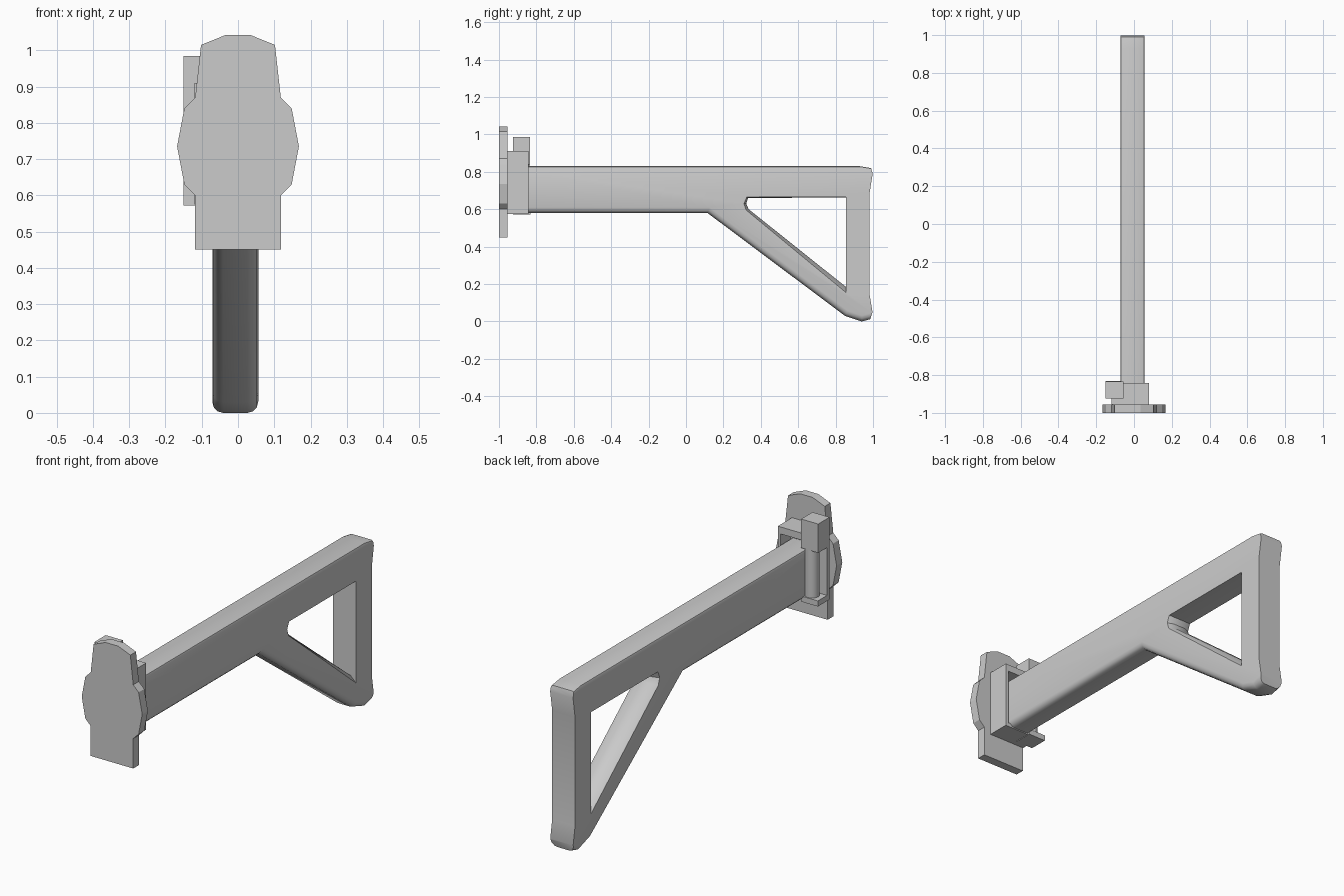
import bpy, bmesh, math

if "Cube" in bpy.data.objects:
    bpy.data.objects.remove(bpy.data.objects["Cube"])

grey = bpy.data.materials.new("matte grey")
grey.diffuse_color = (0.6, 0.6, 0.6, 1)
grey.use_nodes = True
grey.node_tree.nodes["Principled BSDF"].inputs["Base Color"].default_value = grey.diffuse_color


def loft(name, sections, bevels=()):
    """Join equal-length point rings into a closed solid.
    bevels: (test on edge, offset, segments) applied to the ring edges."""
    bm = bmesh.new()
    rings = [[bm.verts.new(p) for p in s] for s in sections]
    n = len(rings[0])
    for a, b in zip(rings, rings[1:]):
        for i in range(n):
            j = (i + 1) % n
            bm.faces.new((a[i], a[j], b[j], b[i]))
    bm.faces.new(rings[0])
    bm.faces.new(rings[-1])
    bmesh.ops.recalc_face_normals(bm, faces=bm.faces)
    for test, offset, segments in bevels:
        edges = [e for e in bm.edges if test(e)]
        bmesh.ops.bevel(bm, geom=edges, offset=offset, segments=segments,
                        profile=0.5, affect='EDGES', clamp_overlap=True)
    me = bpy.data.meshes.new(name)
    bm.to_mesh(me)
    bm.free()
    me.materials.append(grey)
    ob = bpy.data.objects.new(name, me)
    bpy.context.collection.objects.link(ob)
    return ob


def box(name, x0, x1, y0, y1, z0, z1):
    ring = [(x0, y0), (x1, y0), (x1, y1), (x0, y1)]
    return loft(name, [[(x, y, z) for x, y in ring] for z in (z0, z1)])


def side(points, x):
    return [(x, y, z) for y, z in points]


# Stock body: long bar, slanted strut and upright butt in one outline
X0, X1 = -0.071, 0.056
outline = [(-0.93, 0.58), (0.115, 0.58), (0.85, 0.03), (0.94, 0.0),
           (0.985, 0.012), (0.997, 0.05), (0.982, 0.14), (0.982, 0.69),
           (0.998, 0.79), (0.99, 0.82), (0.93, 0.83), (-0.93, 0.83)]


def rim(e):
    a, b = e.verts
    return abs(a.co.x - b.co.x) < 1e-4 and (
        abs(a.co.x - X0) < 1e-4 or abs(a.co.x - X1) < 1e-4)


def lower_rim(e):
    a, b = (v.co for v in e.verts)
    return rim(e) and max(a.z, b.z) < 0.59 and min(a.y, b.y) < 0.98


def upper_rim(e):
    a, b = (v.co for v in e.verts)
    return rim(e) and min(a.z, b.z) > 0.81


stock = loft("stock_body", [side(outline, X0), side(outline, X1)],
             [(lower_rim, 0.03, 3), (upper_rim, 0.01, 2)])

# Triangular opening, flared along the strut
inner = [(0.855, 0.663), (0.332, 0.66), (0.322, 0.63), (0.335, 0.60), (0.855, 0.185)]
outer = [(0.855, 0.665), (0.325, 0.665), (0.31, 0.63), (0.322, 0.595), (0.855, 0.155)]
cutter = loft("opening_cutter", [side(outer, X0 - 0.05), side(outer, X0),
                                 side(inner, X0 + 0.03), side(inner, X1 - 0.03),
                                 side(outer, X1), side(outer, X1 + 0.05)])
cutter.hide_render = True
cutter.hide_viewport = True
cut = stock.modifiers.new("opening", 'BOOLEAN')
cut.operation = 'DIFFERENCE'
cut.solver = 'EXACT'
cut.object = cutter
bpy.context.view_layer.objects.active = stock
stock.select_set(True)
bpy.ops.object.modifier_apply(modifier="opening")
bpy.ops.object.shade_smooth_by_angle(angle=math.radians(35))
stock.select_set(False)
bpy.data.objects.remove(cutter)

# Front mounting plate, mirrored half profile
half = [(0.118, 0.45), (0.118, 0.60), (0.148, 0.63), (0.168, 0.735),
        (0.148, 0.84), (0.118, 0.87), (0.102, 1.015), (0.035, 1.042)]
plate = half + [(-x, z) for x, z in reversed(half)]
loft("mounting_plate", [[(x, y, z) for x, z in plate] for y in (-1.0, -0.955)])

# Open frame holding the front of the bar
box("frame_back", -0.12, 0.08, -0.955, -0.92, 0.575, 0.91)
box("frame_right_wall", 0.064, 0.08, -0.92, -0.843, 0.575, 0.91)
box("frame_top_wall", -0.12, 0.064, -0.92, -0.843, 0.875, 0.91)
box("frame_bottom_wall", -0.12, 0.064, -0.92, -0.843, 0.575, 0.595)

# Hinge on the left: block, lug, rear wall and pin
box("hinge_block", -0.15, -0.055, -0.925, -0.835, 0.84, 0.985)
box("hinge_lug", -0.15, -0.055, -0.925, -0.832, 0.572, 0.60)
box("hinge_wall", -0.15, -0.08, -0.925, -0.905, 0.60, 0.84)
ring = [(-0.092 + 0.034 * math.cos(i * math.tau / 16),
         -0.87 + 0.034 * math.sin(i * math.tau / 16)) for i in range(16)]
pin = loft("hinge_pin", [[(x, y, z) for x, y in ring] for z in (0.60, 0.84)])
bpy.context.view_layer.objects.active = pin
pin.select_set(True)
bpy.ops.object.shade_smooth_by_angle(angle=math.radians(35))
